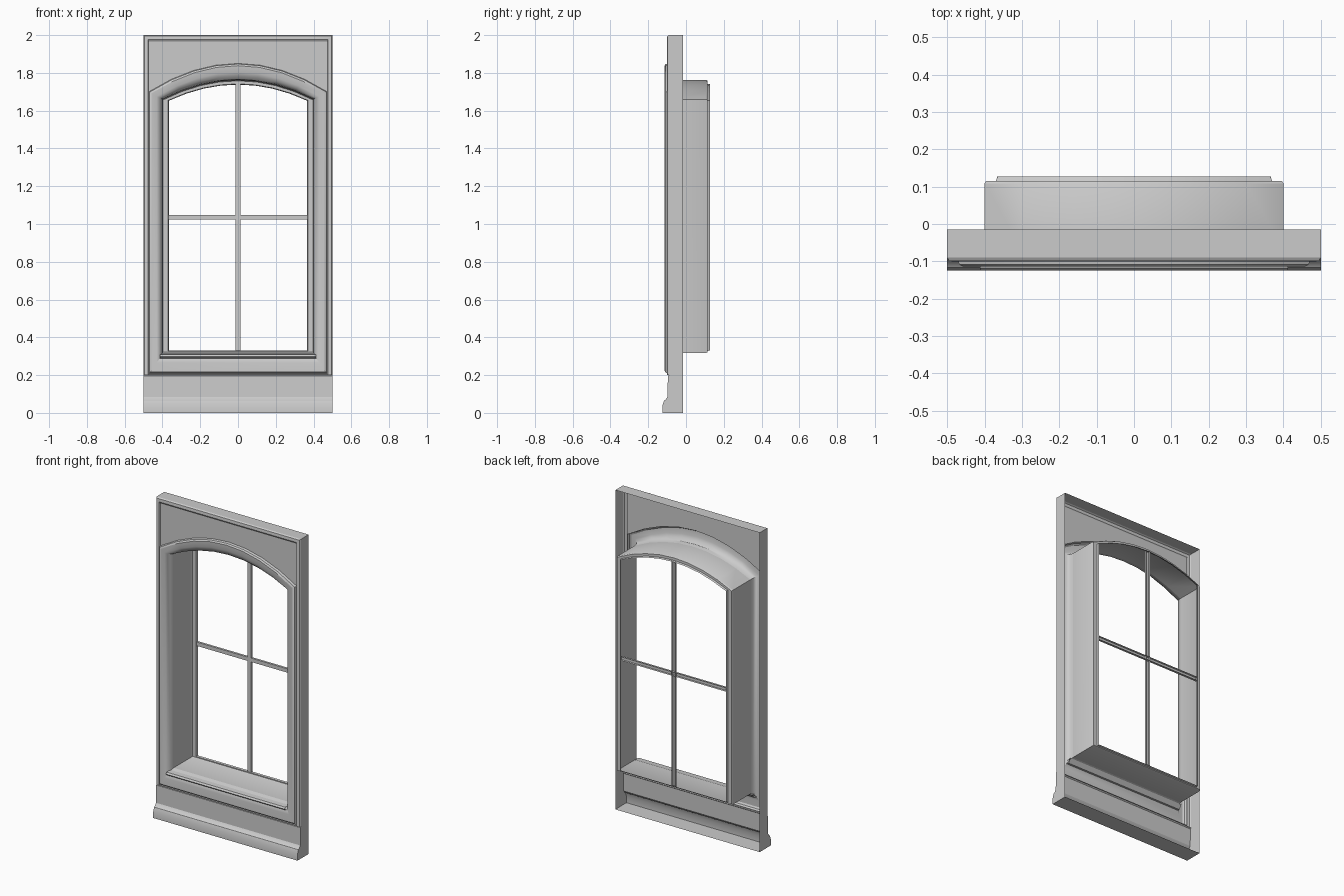
import bpy, bmesh

if "Cube" in bpy.data.objects:
    bpy.data.objects.remove(bpy.data.objects["Cube"])

SEG = 8  # straight segments along the arch


def finish(name, bm):
    bmesh.ops.recalc_face_normals(bm, faces=bm.faces)
    me = bpy.data.meshes.new(name)
    bm.to_mesh(me)
    bm.free()
    ob = bpy.data.objects.new(name, me)
    bpy.context.collection.objects.link(ob)
    bpy.ops.object.select_all(action='DESELECT')
    ob.select_set(True)
    bpy.context.view_layer.objects.active = ob
    bpy.ops.object.shade_smooth_by_angle(angle=0.55)
    return ob


def arch(hw, bottom, spring, top, y):
    """Closed loop: flat sill, straight jambs, segmental arch."""
    pts = [(-hw, y, bottom), (hw, y, bottom)]
    for i in range(SEG + 1):
        u = 1 - 2 * i / SEG
        pts.append((hw * u, y, spring + (top - spring) * (1 - u * u)))
    return pts


def rect(hw, bottom, top, y):
    return arch(hw, bottom, top, top, y)


def skin(name, rings, closed=True):
    """Sheet bridging successive rings of equal point count."""
    bm = bmesh.new()
    vs = [[bm.verts.new(p) for p in r] for r in rings]
    n = len(rings[0])
    for a, b in zip(vs, vs[1:]):
        for i in range(n if closed else n - 1):
            j = (i + 1) % n
            bm.faces.new((a[i], a[j], b[j], b[i]))
    return finish(name, bm)


# Front panel with edge bead and recessed spandrels
skin("front_panel", [
    rect(0.5, 0.2, 2.0, -0.09),
    rect(0.495, 0.2, 1.995, -0.099),
    rect(0.477, 0.203, 1.977, -0.101),
    rect(0.473, 0.206, 1.965, -0.093),
    arch(0.472, 0.208, 1.70, 1.85, -0.093),
])

# Arched surround moulding
skin("surround_moulding", [
    arch(0.472, 0.208, 1.70, 1.85, -0.093),
    arch(0.468, 0.213, 1.698, 1.847, -0.108),
    arch(0.458, 0.223, 1.692, 1.838, -0.114),
    arch(0.430, 0.265, 1.675, 1.803, -0.112),
    arch(0.415, 0.290, 1.668, 1.782, -0.104),
    arch(0.404, 0.310, 1.663, 1.766, -0.088),
    arch(0.400, 0.318, 1.660, 1.762, -0.065),
])

# Deep reveal and the sash frame at its back
skin("reveal", [
    arch(0.400, 0.318, 1.660, 1.762, -0.065),
    arch(0.400, 0.318, 1.660, 1.762, 0.108),
    arch(0.396, 0.322, 1.657, 1.758, 0.115),
    arch(0.370, 0.328, 1.655, 1.742, 0.115),
    arch(0.365, 0.331, 1.653, 1.738, 0.127),
])

# Outer return walls, open at the back
path = [(-0.5, 0), (-0.5, 2), (0.5, 2), (0.5, 0)]
skin("return_walls", [[(x, y, z) for x, z in path] for y in (-0.09, -0.015)], False)

# Plinth with flared foot, plus its end pieces
plinth = [(-0.09, 0.2), (-0.096, 0.195), (-0.098, 0.085), (-0.108, 0.07),
          (-0.116, 0.065), (-0.125, 0.04), (-0.125, 0), (-0.015, 0)]
skin("plinth", [[(x, y, z) for y, z in plinth] for x in (-0.5, 0.5)], False)
bm = bmesh.new()
for x in (-0.5, 0.5):
    bm.faces.new([bm.verts.new((x, y, z)) for y, z in plinth[:-1] + [(-0.09, 0)]])
finish("plinth_ends", bm)

# Glazing bars: channels open at the back
channel = [(-0.012, 0.127), (-0.012, 0.113), (0.012, 0.113), (0.012, 0.127)]
skin("vertical_bar", [[(d, y, z) for d, y in channel] for z in (0.33, 1.741)], False)
skin("horizontal_bar", [[(x, y, 1.035 + d) for d, y in channel] for x in (-0.367, 0.367)], False)

# Projecting sill lip
lip = [(-0.09, 0.288), (-0.118, 0.290), (-0.125, 0.298), (-0.118, 0.308), (-0.07, 0.312)]
skin("sill_lip", [[(x, y, z) for y, z in lip] for x in (-0.412, 0.412)], True)
